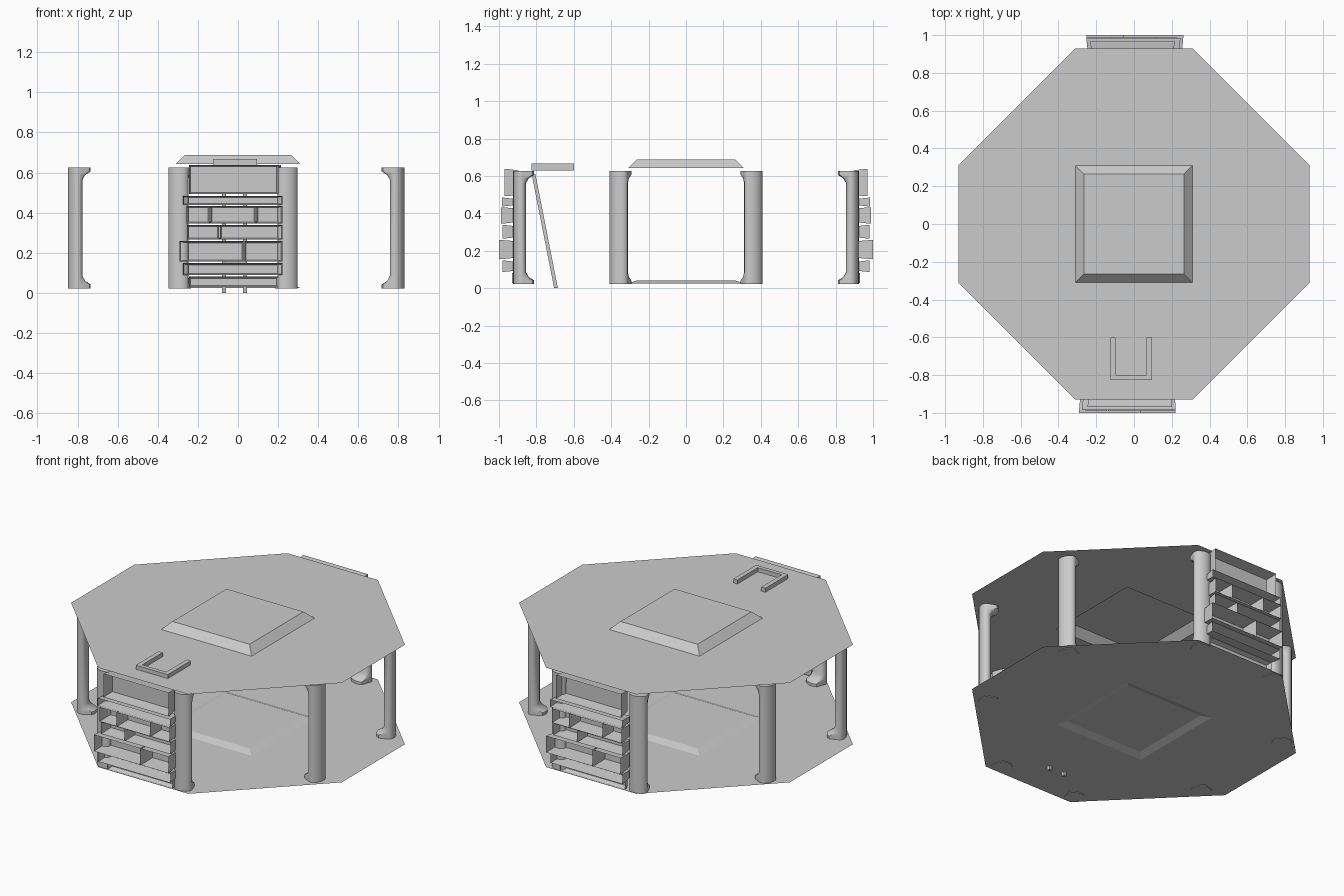
import bpy, bmesh
from math import cos, sin, pi, atan2
from mathutils import Vector

if "Cube" in bpy.data.objects:
    bpy.data.objects.remove(bpy.data.objects["Cube"])


def make(name, bm, smooth=False):
    bmesh.ops.recalc_face_normals(bm, faces=bm.faces[:])
    me = bpy.data.meshes.new(name)
    bm.to_mesh(me)
    bm.free()
    ob = bpy.data.objects.new(name, me)
    bpy.context.collection.objects.link(ob)
    if smooth:
        bpy.context.view_layer.objects.active = ob
        ob.select_set(True)
        bpy.ops.object.shade_smooth_by_angle(angle=0.7)
        ob.select_set(False)
    return ob


def loft(bm, rings, caps=(True, True)):
    vs = [[bm.verts.new(p) for p in r] for r in rings]
    n = len(vs[0])
    for a, b in zip(vs, vs[1:]):
        for i in range(n):
            bm.faces.new((a[i], a[(i + 1) % n], b[(i + 1) % n], b[i]))
    if caps[0]:
        bm.faces.new(vs[0])
    if caps[1]:
        bm.faces.new(vs[-1])


def box(bm, lo, hi):
    ring = lambda z: [(lo[0], lo[1], z), (hi[0], lo[1], z), (hi[0], hi[1], z), (lo[0], hi[1], z)]
    loft(bm, [ring(lo[2]), ring(hi[2])])


# octagonal sheets with a raised square panel in the middle
def plate(name, z, rise):
    bm = bmesh.new()
    s, e = 0.31, 0.93
    square = lambda h, zz: [(h, -h, zz), (h, h, zz), (-h, h, zz), (-h, -h, zz)]
    loft(bm, [square(s, z), square(0.265, z + rise)], (False, True))
    inner = square(s, z)
    for i in range(4):
        a, b = Vector(inner[i]), Vector(inner[(i + 1) % 4])
        out = (b - a).cross(Vector((0, 0, 1))).normalized() * (e - s)
        nxt = (Vector(inner[(i + 2) % 4]) - b).cross(Vector((0, 0, 1))).normalized() * (e - s)
        bm.faces.new([bm.verts.new(p) for p in (a, a + out, b + out, b)])
        bm.faces.new([bm.verts.new(p) for p in (b, b + out, b + nxt)])
    bmesh.ops.remove_doubles(bm, verts=bm.verts[:], dist=1e-4)
    return make(name, bm)


plate("floor_sheet", 0.025, 0.016)
plate("roof_sheet", 0.643, 0.045)


# rounded posts whose ends flare towards the centre
def pillar(name, x, y):
    ang = atan2(y, x)
    rad = Vector((cos(ang), sin(ang), 0))
    tan = Vector((-sin(ang), cos(ang), 0))
    levels = [(0.022, 0.045), (0.042, 0.045), (0.06, 0.015), (0.085, 0)]
    levels += [(0.648 - z, f) for z, f in reversed(levels)]
    rings = []
    for z, f in levels:
        ring = []
        for i in range(16):
            a = 2 * pi * i / 16
            r = 0.033 * cos(a) - (f if cos(a) < -0.1 else 0)
            ring.append(Vector((x, y, z)) + rad * r + tan * 0.052 * sin(a))
        rings.append(ring)
    bm = bmesh.new()
    loft(bm, rings)
    make(name, bm, True)


for sx in (-1, 1):
    for sy in (-1, 1):
        tag = ("left" if sx < 0 else "right") + ("_front" if sy < 0 else "_back")
        pillar("end_pillar_" + tag, sx * 0.272 - 0.025, sy * 0.89)
        pillar("side_pillar_" + tag, sx * 0.803 - 0.009, sy * 0.36)

# stone walls: rows of open-fronted trays (z0, z1, front y, x splits)
ROWS = [
    (0.027, 0.083, -0.93, (-0.247, 0.203)),
    (0.086, 0.15, -0.98, (-0.277, 0.223)),
    (0.154, 0.26, -1.0, (-0.293, 0.03, 0.223)),
    (0.264, 0.34, -0.98, (-0.257, -0.092, 0.223)),
    (0.344, 0.435, -0.99, (-0.26, -0.14, 0.09, 0.223)),
    (0.436, 0.486, -0.985, (-0.277, 0.223)),
    (0.49, 0.64, -0.97, (-0.247, 0.203)),
]


def wall(name, turn):
    bm = bmesh.new()
    for z0, z1, front, xs in ROWS:
        for a, b in zip(xs, xs[1:]):
            rings = []
            for y, d in ((front, 0.002), (front + 0.012, 0.002), (-0.895, 0.01)):
                pts = [(a + d, z0 + d), (b - d, z0 + d), (b - d, z1 - d), (a + d, z1 - d)]
                rings.append([(-0.03 - x, -y, z) if turn else (x, y, z) for x, z in pts])
            loft(bm, rings, (False, True))
    make(name, bm)


wall("front_stone_wall", False)
wall("back_stone_wall", True)

# U-shaped hatch rim on the roof
bm = bmesh.new()
outline = [(-0.125, -0.6), (-0.125, -0.825), (0.095, -0.825), (0.095, -0.6),
           (0.067, -0.6), (0.067, -0.8), (-0.097, -0.8), (-0.097, -0.6)]
loft(bm, [[(x, y, z) for x, y in outline] for z in (0.63, 0.668)])
make("hatch_rim", bm)

# leaning ladder
foot, head = Vector((0, -0.695, 0.0)), Vector((0, -0.815, 0.61))
bm = bmesh.new()
for x in (-0.07, 0.035):
    loft(bm, [[(x + dx, p.y + dy, p.z) for dx, dy in
               ((-0.01, -0.01), (0.01, -0.01), (0.01, 0.01), (-0.01, 0.01))] for p in (foot, head)])
for i in range(7):
    p = foot.lerp(head, (i + 1) / 8)
    box(bm, (-0.07, p.y - 0.006, p.z - 0.006), (0.035, p.y + 0.006, p.z + 0.006))
make("ladder", bm)
